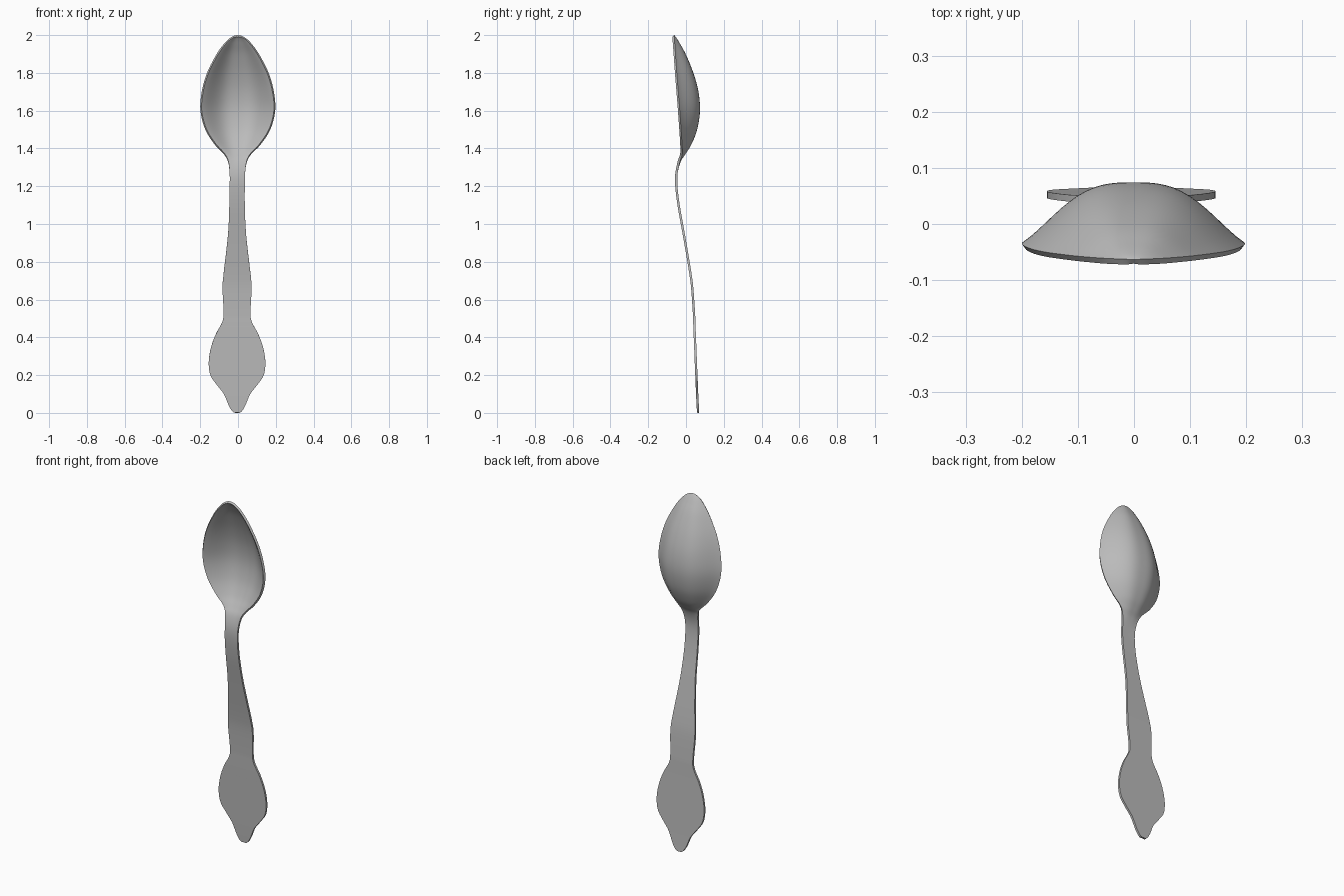
import bpy, bmesh

if "Cube" in bpy.data.objects:
    bpy.data.objects.remove(bpy.data.objects["Cube"])

# Stations up the spoon: height, half width, back y at the middle, back y at the edge
STATIONS = [
    (0.00, 0.000, 0.070, 0.070), (0.006, 0.022, 0.070, 0.070),
    (0.04, 0.044, 0.068, 0.068), (0.10, 0.070, 0.065, 0.065),
    (0.15, 0.108, 0.063, 0.063), (0.20, 0.141, 0.061, 0.061),
    (0.27, 0.150, 0.058, 0.058), (0.35, 0.137, 0.055, 0.055),
    (0.42, 0.111, 0.052, 0.052), (0.48, 0.079, 0.050, 0.050),
    (0.53, 0.071, 0.048, 0.048), (0.66, 0.077, 0.039, 0.039),
    (0.74, 0.071, 0.029, 0.029), (0.85, 0.058, 0.011, 0.011),
    (0.97, 0.046, -0.010, -0.010), (1.10, 0.041, -0.033, -0.033),
    (1.20, 0.040, -0.045, -0.045), (1.27, 0.041, -0.044, -0.044),
    (1.33, 0.050, -0.028, -0.032), (1.37, 0.073, -0.003, -0.020),
    (1.42, 0.121, 0.028, -0.021), (1.50, 0.172, 0.059, -0.026),
    (1.60, 0.198, 0.074, -0.033), (1.70, 0.191, 0.066, -0.041),
    (1.80, 0.163, 0.039, -0.049), (1.90, 0.112, -0.002, -0.056),
    (1.96, 0.068, -0.035, -0.060), (1.99, 0.033, -0.054, -0.062),
    (2.00, 0.000, -0.063, -0.063),
]
STEPS, COLUMNS, THICKNESS = 5, 28, 0.012


def spline(a, b, c, d, t):
    """Catmull-Rom blend of four stations."""
    return [0.5 * (2 * q + (r - p) * t + (2 * p - 5 * q + 4 * r - s) * t * t
                   + (3 * q - p - 3 * r + s) * t ** 3)
            for p, q, r, s in zip(a, b, c, d)]


def mirrored_end(end, nxt):
    """Phantom station past a tip, with the width reflected for a round end."""
    return (end[0] + (end[0] - nxt[0]) * -1, -nxt[1], nxt[2], nxt[3])


pts = [mirrored_end(STATIONS[0], STATIONS[1])] + STATIONS + \
      [mirrored_end(STATIONS[-1], STATIONS[-2])]
rows = [spline(*pts[i:i + 4], k / STEPS)
        for i in range(len(STATIONS) - 1) for k in range(STEPS)]
rows.append(STATIONS[-1])

# Back sheet of the whole spoon, lofted row by row
bm = bmesh.new()
grid = []
for z, w, mid, edge in rows:
    shift = -0.005 if z < 1.3 else -0.001
    if 1.1 < z < 1.5:
        shift = -0.005 + 0.004 * (z - 1.1) / 0.4
    line = []
    for j in range(COLUMNS + 1):
        u = 2 * j / COLUMNS - 1
        t = abs(u)
        rise = t ** 1.2 * t * t * (3 - 2 * t)
        line.append(bm.verts.new((u * max(w, 0) + shift,
                                  mid + (edge - mid) * rise, z)))
    grid.append(line)
for low, high in zip(grid, grid[1:]):
    for j in range(COLUMNS):
        bm.faces.new((low[j], high[j], high[j + 1], low[j + 1]))
bmesh.ops.remove_doubles(bm, verts=bm.verts, dist=0.0002)
bmesh.ops.recalc_face_normals(bm, faces=bm.faces)
if sum(f.normal.y * f.calc_area() for f in bm.faces) < 0:
    bmesh.ops.reverse_faces(bm, faces=bm.faces)
mesh = bpy.data.meshes.new("spoon")
bm.to_mesh(mesh)
bm.free()
spoon = bpy.data.objects.new("spoon", mesh)
bpy.context.collection.objects.link(spoon)

# Metal thickness, grown from the back towards the front
solid = spoon.modifiers.new("thickness", 'SOLIDIFY')
solid.thickness = THICKNESS
solid.offset = -1
bpy.context.view_layer.objects.active = spoon
spoon.select_set(True)
bpy.ops.object.modifier_apply(modifier=solid.name)
bpy.ops.object.shade_smooth_by_angle(angle=0.7)

# Plain grey metal
metal = bpy.data.materials.new("grey metal")
metal.diffuse_color = (0.5, 0.5, 0.5, 1)
metal.use_nodes = True
metal.node_tree.nodes["Principled BSDF"].inputs["Base Color"].default_value = metal.diffuse_color
spoon.data.materials.append(metal)
